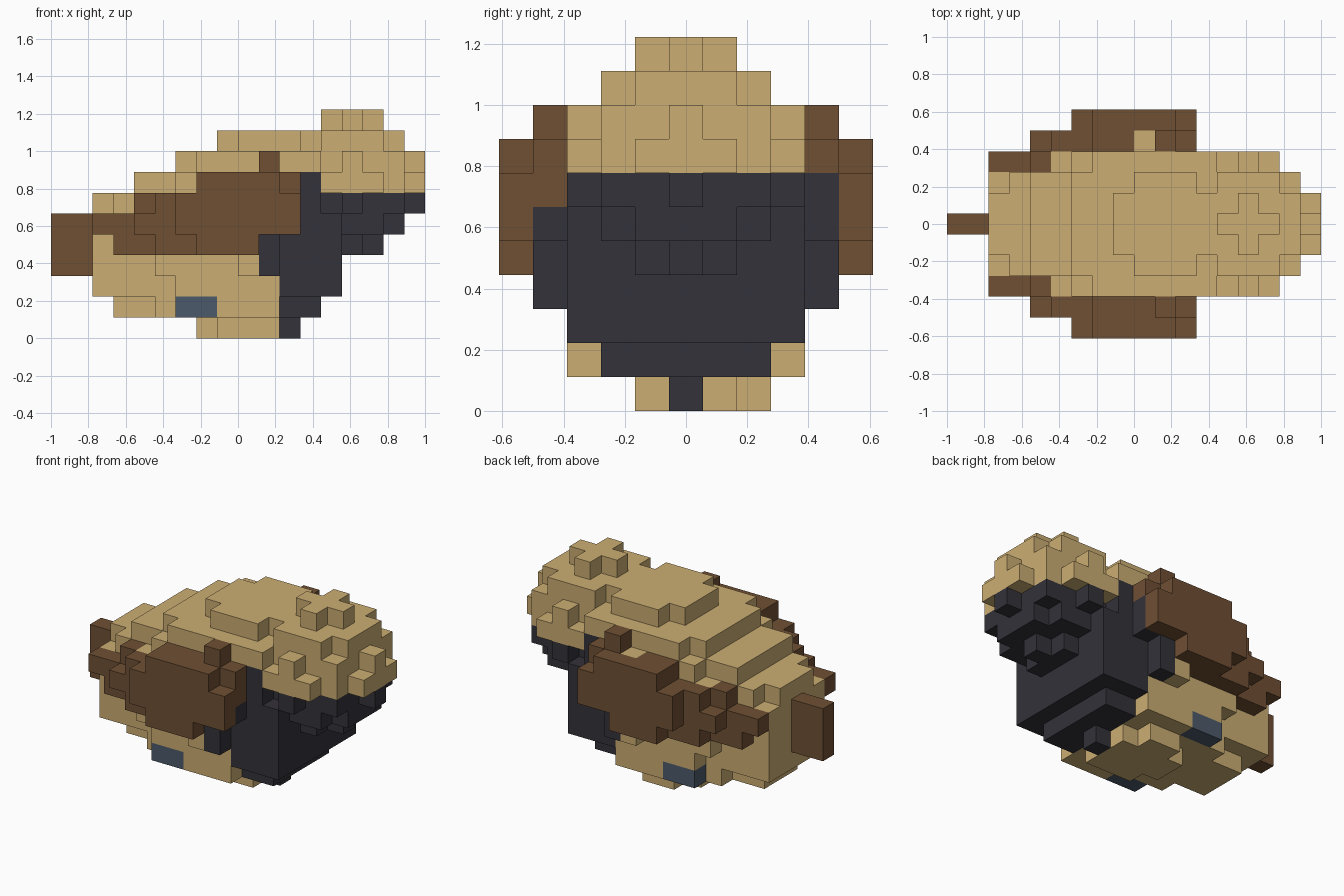
import bpy, bmesh

cube = bpy.data.objects.get("Cube")
if cube:
    bpy.data.objects.remove(cube, do_unlink=True)

U = 1 / 9                      # edge of one block
MID = 5                        # middle block across the width
cells = {}                     # (i, j, k) -> part name


def fill(part, k, i0, i1, half):
    """Centred row of blocks, i0..i1 long, half blocks either side of the middle."""
    for i in range(i0, i1 + 1):
        for j in range(MID - half, MID + half + 1):
            cells[i, j, k] = part


def sides(part, k, i0, i1, off):
    """The same blocks on both flanks, off blocks from the middle."""
    for i in range(i0, i1 + 1):
        for j in (MID - off, MID + off):
            cells[i, j, k] = part


# Body: stacked layers (level, start, end, half width)
for k, i0, i1, half in (
        (1, 3, 4, 1), (1, 5, 5, 2), (1, 6, 10, 3), (1, 11, 12, 2),
        (2, 2, 5, 2), (2, 6, 13, 3),
        (3, 2, 4, 2), (3, 5, 13, 3),
        (4, 2, 4, 2), (4, 5, 13, 3),
        (5, 2, 2, 2), (5, 3, 13, 3),
        (6, 2, 2, 1), (6, 3, 4, 2), (6, 5, 12, 3),
        (7, 4, 5, 2), (7, 6, 12, 3),
        (8, 6, 6, 2), (8, 7, 12, 3),
        (9, 8, 8, 1), (9, 9, 11, 2), (9, 12, 12, 1)):
    fill("body", k, i0, i1, half)
sides("body", 3, 9, 9, 4)

# Small belly bump
fill("body", 0, 8, 10, 1)
for c in ((7, 5, 0), (7, 6, 0), (8, 7, 0), (9, 7, 0)):
    cells[c] = "body"

# Round head
for i in range(11, 18):
    for j in range(2, 9):
        for k in range(4, 11):
            if (i - 14) ** 2 + (j - 5) ** 2 + (k - 7) ** 2 <= 10:
                cells[i, j, k] = "body"

# Dark throat and chest: everything low at the head end
for c in cells:
    if c[0] >= 11 and c[2] < 7:
        cells[c] = "chest"
cells[11, 5, 0] = "chest"
sides("chest", 7, 12, 12, 3)

# Wings: layers (level, start, end, distance from the middle)
for k, i0, i1, off in (
        (4, 3, 6, 3), (5, 2, 5, 3), (6, 4, 4, 3),
        (4, 5, 9, 4), (5, 4, 10, 4), (6, 5, 11, 4), (7, 7, 11, 4), (8, 10, 10, 4),
        (4, 7, 9, 5), (5, 6, 11, 5), (6, 6, 11, 5), (7, 7, 10, 5)):
    sides("wings", k, i0, i1, off)
cells[9, 9, 7] = "body"

# Dark patches beneath the wings
for k in (3, 4):
    sides("chest", k, 10, 10, 4)
sides("chest", 5, 11, 11, 4)
cells[11, 9, 6] = "chest"

# Feet and tail
sides("feet", 1, 6, 7, 3)
for k in (3, 4, 5):
    fill("tail", k, 0, 1, 0)

# Materials
COLOURS = {"tan": (0.60, 0.42, 0.17), "brown": (0.16, 0.08, 0.034),
           "charcoal": (0.034, 0.032, 0.042), "slate blue": (0.072, 0.102, 0.145)}
mats = {}
for name, rgb in COLOURS.items():
    m = bpy.data.materials.new(name)
    m.use_nodes = True
    m.diffuse_color = (*rgb, 1)
    bsdf = m.node_tree.nodes["Principled BSDF"]
    bsdf.inputs["Base Color"].default_value = (*rgb, 1)
    bsdf.inputs["Roughness"].default_value = 0.9
    mats[name] = m


def build(part, mat):
    """Skin the outward-facing sides of a part's blocks, then merge flat faces."""
    bm = bmesh.new()
    for c in [c for c, p in cells.items() if p == part]:
        for axis in range(3):
            a, b = (axis + 1) % 3, (axis + 2) % 3
            for step in (0, 1):
                n = list(c)
                n[axis] += 1 if step else -1
                if tuple(n) in cells:
                    continue
                quad = []
                for da, db in ((0, 0), (1, 0), (1, 1), (0, 1)):
                    p = list(c)
                    p[axis] += step
                    p[a] += da
                    p[b] += db
                    quad.append(bm.verts.new(((p[0] - 9) * U, (p[1] - 5.5) * U, p[2] * U)))
                bm.faces.new(quad if step else quad[::-1])
    bmesh.ops.remove_doubles(bm, verts=bm.verts, dist=1e-4)
    bmesh.ops.dissolve_limit(bm, angle_limit=0.01, verts=bm.verts, edges=bm.edges)
    bmesh.ops.triangulate(bm, faces=[f for f in bm.faces if len(f.verts) > 4])
    me = bpy.data.meshes.new(part)
    bm.to_mesh(me)
    bm.free()
    me.materials.append(mats[mat])
    ob = bpy.data.objects.new(part, me)
    bpy.context.collection.objects.link(ob)


for part, mat in (("body", "tan"), ("chest", "charcoal"), ("wings", "brown"),
                  ("tail", "brown"), ("feet", "slate blue")):
    build(part, mat)
